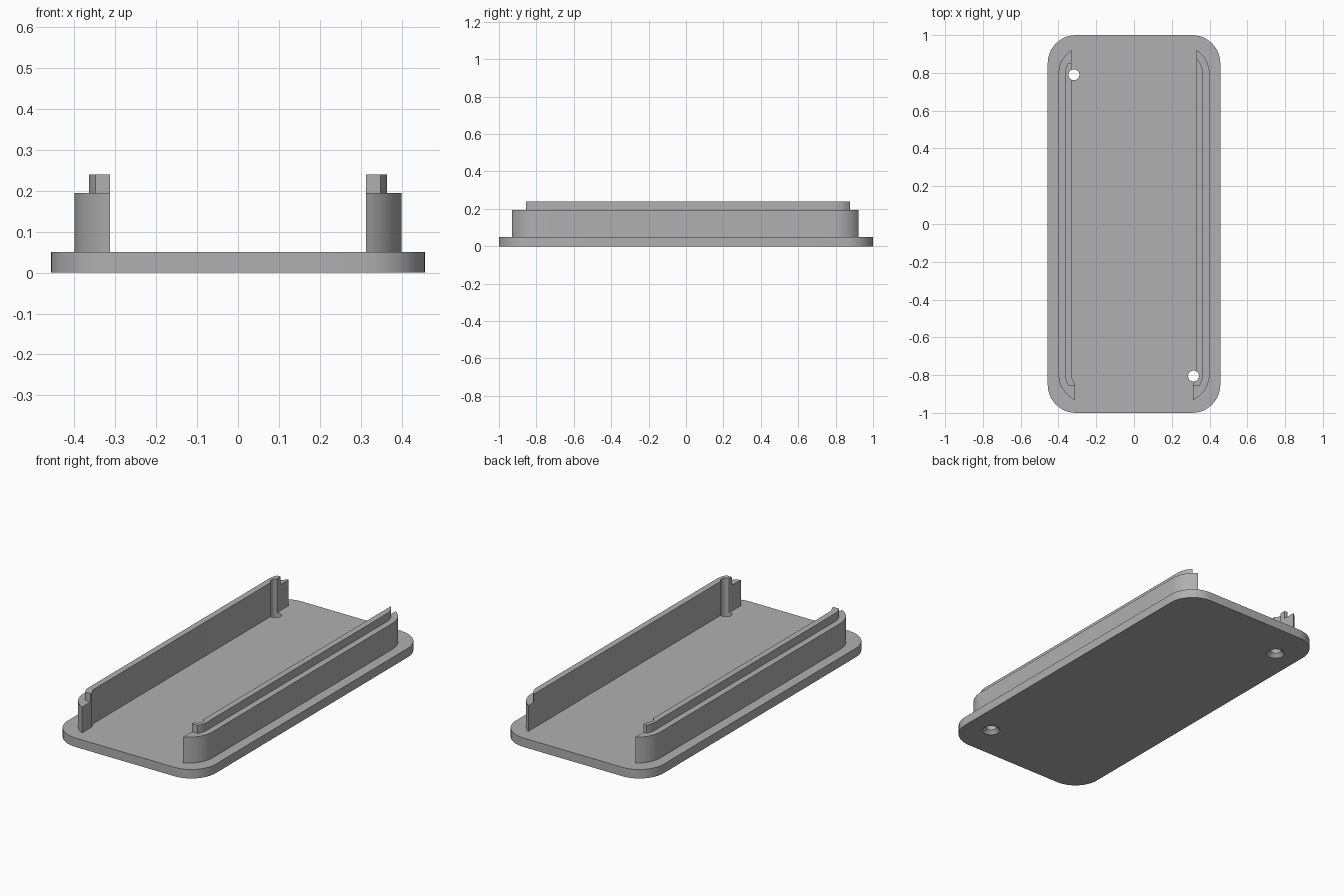
import bpy, bmesh
from math import sin, cos, pi, acos, asin, radians

cube = bpy.data.objects.get("Cube")
if cube:
    bpy.data.objects.remove(cube, do_unlink=True)

grey = bpy.data.materials.new("plain grey")
grey.use_nodes = True
colour = (0.434, 0.434, 0.434, 1)
grey.diffuse_color = colour
grey.node_tree.nodes["Principled BSDF"].inputs["Base Color"].default_value = colour

BASE_TOP, WALL_TOP, LIP_TOP = 0.05, 0.195, 0.24
CX, CY = 0.25, 0.795            # centre of the rail corner arcs
SCREWS = [(-0.318, 0.79), (0.315, -0.805)]


def arc(cx, cy, r, a0, a1, n=12):
    return [(cx + r * cos(a0 + (a1 - a0) * i / n),
             cy + r * sin(a0 + (a1 - a0) * i / n)) for i in range(n + 1)]


def prism(name, outline, z0, z1):
    """Extrude a flat outline from z0 to z1."""
    bm = bmesh.new()
    face = bm.faces.new([bm.verts.new((x, y, z0)) for x, y in outline])
    top = bmesh.ops.extrude_face_region(bm, geom=[face])["geom"]
    bmesh.ops.translate(bm, vec=(0, 0, z1 - z0),
                        verts=[v for v in top if isinstance(v, bmesh.types.BMVert)])
    bmesh.ops.recalc_face_normals(bm, faces=bm.faces)
    mesh = bpy.data.meshes.new(name)
    bm.to_mesh(mesh)
    bm.free()
    mesh.materials.append(grey)
    obj = bpy.data.objects.new(name, mesh)
    bpy.context.collection.objects.link(obj)
    return obj


def activate(obj):
    bpy.ops.object.select_all(action="DESELECT")
    obj.select_set(True)
    bpy.context.view_layer.objects.active = obj


def drill(obj, x, y, r0, r1, z0, z1):
    """Cut a straight or tapered round hole."""
    bpy.ops.mesh.primitive_cone_add(vertices=32, radius1=r0, radius2=r1, depth=z1 - z0,
                                    location=(x, y, (z0 + z1) / 2))
    cutter = bpy.context.object
    cutter.hide_render = True
    cutter.data.materials.append(grey)
    activate(obj)
    mod = obj.modifiers.new("hole", "BOOLEAN")
    mod.operation, mod.solver, mod.object = "DIFFERENCE", "EXACT", cutter
    bpy.ops.object.modifier_apply(modifier=mod.name)
    bpy.data.objects.remove(cutter, do_unlink=True)


def rail_outline(side, r, front=None, back=None):
    """Outline of a side rail; the ends may be cut square at front or back."""
    inner, tab = 0.331, 0.313
    stop_b = asin((back - CY) / r) if back else acos((inner - CX) / r)
    stop_f = asin((front - CY) / r) if front else acos((tab - CX) / r)
    pts = arc(CX, CY, r, stop_b, 0)
    pts += arc(CX, -CY, r, 0, -stop_f)
    pts += [(tab, -(front or pts[-1][1] * -1)), (tab, -0.845), (inner, -0.81)]
    if back:
        pts.append((inner, back))
    # drop repeated points
    clean = [p for i, p in enumerate(pts)
             if abs(p[0] - pts[i - 1][0]) + abs(p[1] - pts[i - 1][1]) > 1e-5]
    return [(side * x, y) for x, y in clean]


# Base plate with rounded corners
hx, hy, rad = 0.457, 1.0, 0.15
plate_outline = []
for k, (sx, sy) in enumerate([(1, 1), (-1, 1), (-1, -1), (1, -1)]):
    plate_outline += arc(sx * (hx - rad), sy * (hy - rad), rad, k * pi / 2, (k + 1) * pi / 2)
parts = [prism("base_plate", plate_outline, 0, BASE_TOP)]

# Countersunk screw holes through the plate
for x, y in SCREWS:
    drill(parts[0], x, y, 0.029, 0.029, -0.1, 0.1)
    drill(parts[0], x, y, 0.066, 0.029, -0.02, 0.02)

# Side walls with a narrower lip on top, grooved along the screw
for side, word, (x, y), back in [(-1, "right", SCREWS[0], 0.85), (1, "left", SCREWS[1], None)]:
    wall = prism(word + "_wall", rail_outline(side, 0.15), BASE_TOP, WALL_TOP)
    lip = prism(word + "_lip", rail_outline(side, 0.115, 0.855, back), WALL_TOP, LIP_TOP)
    for obj in (wall, lip):
        drill(obj, x, y, 0.029, 0.029, -0.1, 0.4)
        parts.append(obj)

for obj in parts:
    activate(obj)
    bpy.ops.object.shade_smooth_by_angle(angle=radians(30))
